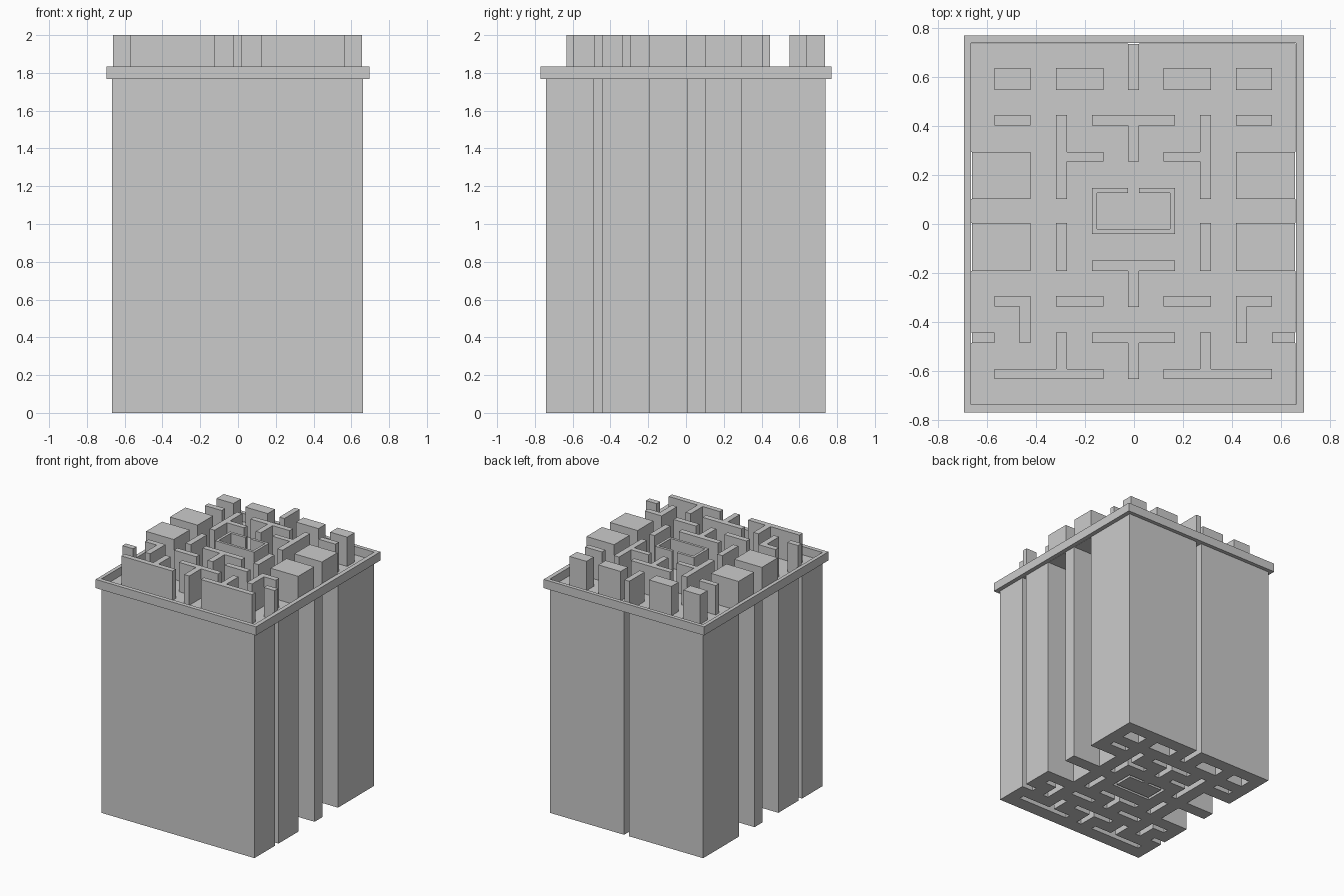
import bpy, bmesh

if "Cube" in bpy.data.objects:
    bpy.data.objects.remove(bpy.data.objects["Cube"])

C = -0.0025          # x centre of the maze
FLOOR, TOP = 1.77, 2.0


def rect(x0, x1, y0, y1):
    return [(x0, y0), (x1, y0), (x1, y1), (x0, y1)]


def tee(x0, x1, y0, y1, s0, s1, ys):
    """Horizontal bar with a stem s0..s1 that reaches down or up to ys."""
    if ys < y0:
        p = [(x0, y0), (s0, y0), (s0, ys), (s1, ys), (s1, y0), (x1, y0), (x1, y1), (x0, y1)]
    else:
        p = [(x0, y0), (x1, y0), (x1, y1), (s1, y1), (s1, ys), (s0, ys), (s0, y1), (x0, y1)]
    return [q for i, q in enumerate(p) if q != p[i - 1]]


def swap(points):
    return [(y, x) for x, y in points]


def prisms(name, outlines, z0, z1):
    """One object made of upright prisms over the given outlines."""
    bm = bmesh.new()
    for pts in outlines:
        face = bm.faces.new([bm.verts.new((x, y, z0)) for x, y in pts])
        ext = bmesh.ops.extrude_face_region(bm, geom=[face], use_keep_orig=True)
        for v in ext["geom"]:
            if isinstance(v, bmesh.types.BMVert):
                v.co.z = z1
    bmesh.ops.recalc_face_normals(bm, faces=bm.faces)
    me = bpy.data.meshes.new(name)
    bm.to_mesh(me)
    bm.free()
    ob = bpy.data.objects.new(name, me)
    bpy.context.collection.objects.link(ob)
    return ob


def cut(ob, cutter):
    mod = ob.modifiers.new("cut", "BOOLEAN")
    mod.operation, mod.object, mod.solver = "DIFFERENCE", cutter, "EXACT"
    bpy.context.view_layer.objects.active = ob
    bpy.ops.object.modifier_apply(modifier=mod.name)
    bpy.data.objects.remove(cutter)


def maze(side, back):
    """All wall outlines; side and back are the limits of the edge blocks."""
    half = [
        rect(.123, .317, .547, .638), rect(.42, .567, .547, .638),
        rect(.42, .567, .402, .445),
        swap(tee(.102, .445, .272, .317, .255, .295, .123)),
        rect(.42, side, .102, .295), rect(.42, side, -.193, .005),
        rect(.272, .317, -.193, .005),
        rect(.123, .317, -.338, -.295),
        tee(.42, .567, -.338, -.295, .42, .465, -.486),
        rect(.567, side, -.486, -.443),
        tee(.123, .567, -.633, -.592, .272, .317, -.443),
    ]
    full = half + [[(-x, y) for x, y in p] for p in half]
    full.append(rect(-.022, .022, .547, back))
    full += [tee(-.17, .17, y - .043, y, -.022, .022, y - .19)
             for y in (.445, -.15, -.443)]
    # centre pen, open at the back
    pen = [(.022, .148), (.17, .148), (.17, -.04), (-.17, -.04), (-.17, .148), (-.022, .148),
           (-.022, .127), (-.149, .127), (-.149, -.02), (.149, -.02), (.149, .127), (.022, .127)]
    full.append(pen)
    return [[(x + C, y) for x, y in p] for p in full]


# raised maze walls
prisms("maze_walls", maze(.66, .737), FLOOR, TOP)

# deep corridor body, hollow below every wall
body = prisms("corridor_body", [rect(C - .664, C + .664, -.741, .739)], 0, FLOOR)
cut(body, prisms("wall_cutter", maze(.8, .9), -.1, 1.9))

# rim frame around the maze
rim = prisms("rim_frame", [rect(-.696, .696, -.771, .771)], 1.767, 1.835)
cut(rim, prisms("rim_cutter", [rect(C - .665, C + .665, -.738, .741)], 1.6, 1.95))
